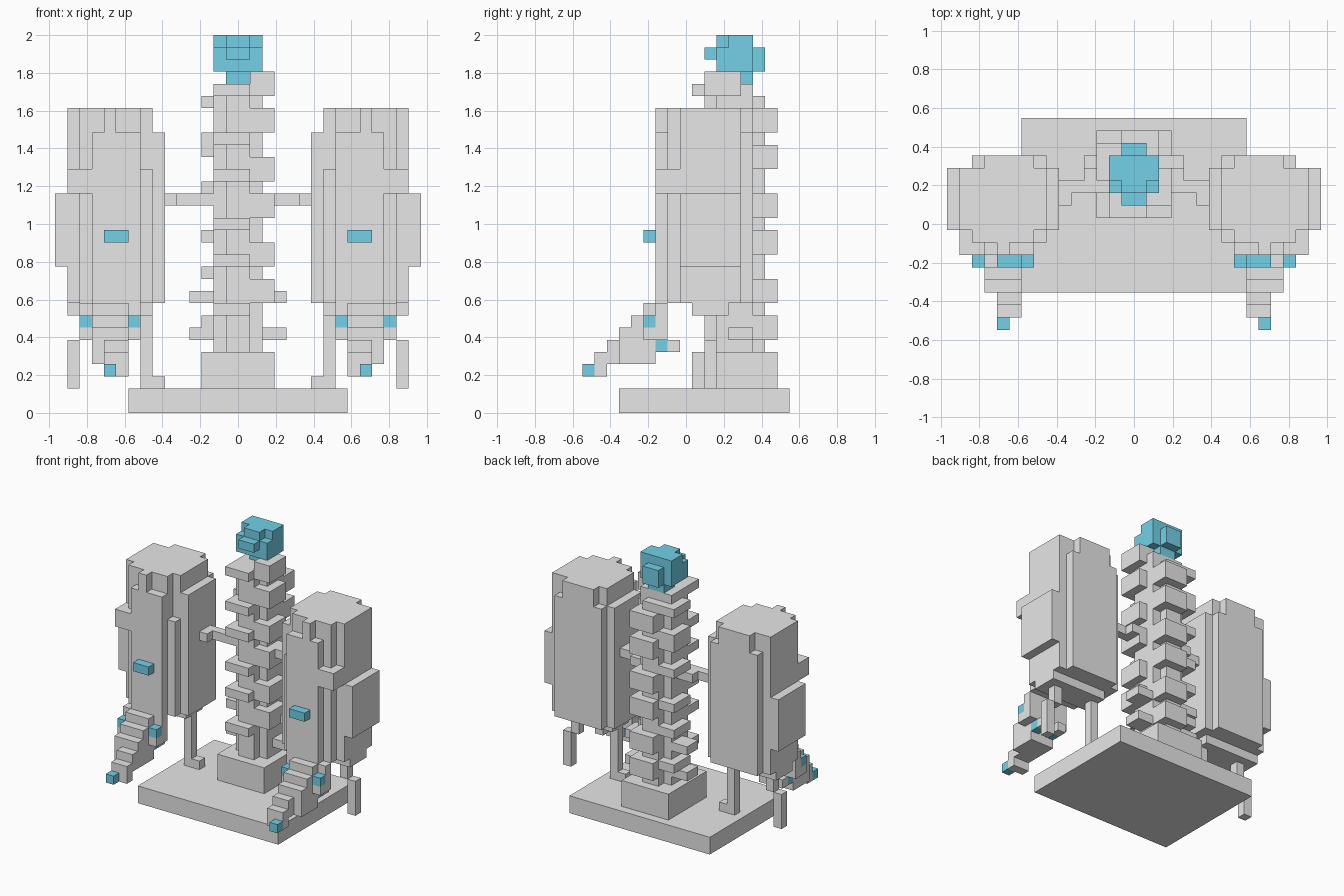
import bpy
import bmesh

if "Cube" in bpy.data.objects:
    bpy.data.objects.remove(bpy.data.objects["Cube"], do_unlink=True)

U = 2 / 31      # one block
MID = 8.5       # block row at y = 0


def material(name, rgb):
    mat = bpy.data.materials.new(name)
    mat.use_nodes = True
    color = (*rgb, 1)
    mat.diffuse_color = color
    mat.node_tree.nodes["Principled BSDF"].inputs["Base Color"].default_value = color
    return mat


GREY = material("pale grey", (0.8, 0.8, 0.8))
TEAL = material("light teal", (0.18, 0.67, 0.84))


def part(name, boxes, mat=GREY, mirror=False):
    """Blocks given as (x range, y range, z range) in block units."""
    bm = bmesh.new()
    sides = (1, -1) if mirror else (1,)
    for xr, yr, zr in boxes:
        for s in sides:
            cube = bmesh.ops.create_cube(bm, size=1)
            for v in cube["verts"]:
                v.co.x = s * xr[v.co.x > 0] * U
                v.co.y = (yr[v.co.y > 0] - MID) * U
                v.co.z = zr[v.co.z > 0] * U
    bmesh.ops.recalc_face_normals(bm, faces=bm.faces)
    mesh = bpy.data.meshes.new(name)
    bm.to_mesh(mesh)
    bm.free()
    mesh.materials.append(mat)
    obj = bpy.data.objects.new(name, mesh)
    bpy.context.collection.objects.link(obj)
    return obj


# Base slab and pedestal
part("base_slab", [((-9, 9), (3, 17), (0, 2))])
part("pedestal", [((-3, 3), (9, 16), (2, 5))])

# Central column with a spiral of treads
part("column_core", [((-2, 2), (11, 14), (5, 27)),
                     ((-1, 1), (10, 15), (5, 26))])
sides = [((1, 3), (10, 13)), ((-2, 1), (9, 11)),
         ((-3, -1), (12, 15)), ((-1, 2), (14, 16))]
treads = []
for n in range(24):
    side = n % 4
    xr, yr = sides[side]
    bottom = round(26 - 0.875 * n + (0.6 if side in (1, 2) else 0.1))
    height = 2 if side in (0, 3) or n == 6 else 1
    treads.append((xr, yr, (max(bottom, 5), bottom + height)))
part("column_treads", treads)
part("column_ribs", [((-4, 4), (12, 14), (z, z + 1)) for z in (6, 9)])

# Arms that hold the side towers
part("arms", [((5, 6.2), (10, 12), (17, 18)),
              ((3, 5), (11, 12), (17, 18)),
              ((1, 4), (11, 13), (17, 18))], mirror=True)

# Head on the column, with a notched brow and a short nose
part("head", [((-2, 2), (11, 14), (28, 30)),
              ((-2, 2), (12, 14), (30, 31)),
              ((-1, 1), (11, 12), (30, 31)),
              ((-1, 1), (14, 15), (28, 30)),
              ((-1, 1), (10, 11), (29, 30)),
              ((-1, 1), (12, 14), (27, 28))], TEAL)

# Side towers
part("tower_bodies", [((7, 14), (8, 13), (9, 25)),
                      ((8, 13), (7, 8), (9, 25)),
                      ((8, 12), (13, 14), (9, 25)),
                      ((7, 13), (13, 14), (9, 23)),
                      ((7, 14), (9, 12), (8, 9))], mirror=True)
part("tower_side_panels", [((14, 15), (8, 13), (12, 18)),
                           ((6, 7), (8, 13), (9, 23)),
                           ((7, 8), (7, 8), (9, 20))], mirror=True)
part("tower_front_panels", [((8, 12), (6, 7), (9, 23)),
                            ((10, 11), (6, 7), (23, 25)),
                            ((12, 14), (6, 8), (18, 20))], mirror=True)
part("tower_front_knobs", [((9, 11), (5, 6), (14, 15))], TEAL, mirror=True)

# Tower legs
part("outer_legs", [((13, 14), (10, 11), (2, 6)),
                    ((12, 13), (10, 11), (6, 8))], mirror=True)
part("inner_legs", [((7, 8), (10, 11), (2, 8)),
                    ((6, 7), (10, 11), (2, 3))], mirror=True)

# Stepped snout in front of each tower
steps = []
for y in range(1, 7):
    outer = 11 if y < 3 else 12
    low = 3 if y == 1 else 6 if y == 6 else 4
    steps.append(((9, outer), (y, y + 1), (low, min(y + 4, 9))))
for x in (8, 12):
    steps.append(((x, x + 1), (5, 7), (6, 7)))
    steps.append(((x, x + 1), (6, 7), (7, 9)))
for x in (9, 11):
    steps.append(((x, x + 1), (7, 8), (5, 6)))
part("snout_steps", steps, mirror=True)
part("snout_tips", [((10, 11), (0, 1), (3, 4))], TEAL, mirror=True)
part("snout_side_knobs", [((x, x + 1), (5, 6), (7, 8)) for x in (8, 12)], TEAL, mirror=True)
part("snout_lower_knobs", [((x, x + 1), (6, 7), (5, 6)) for x in (9, 11)], TEAL, mirror=True)
